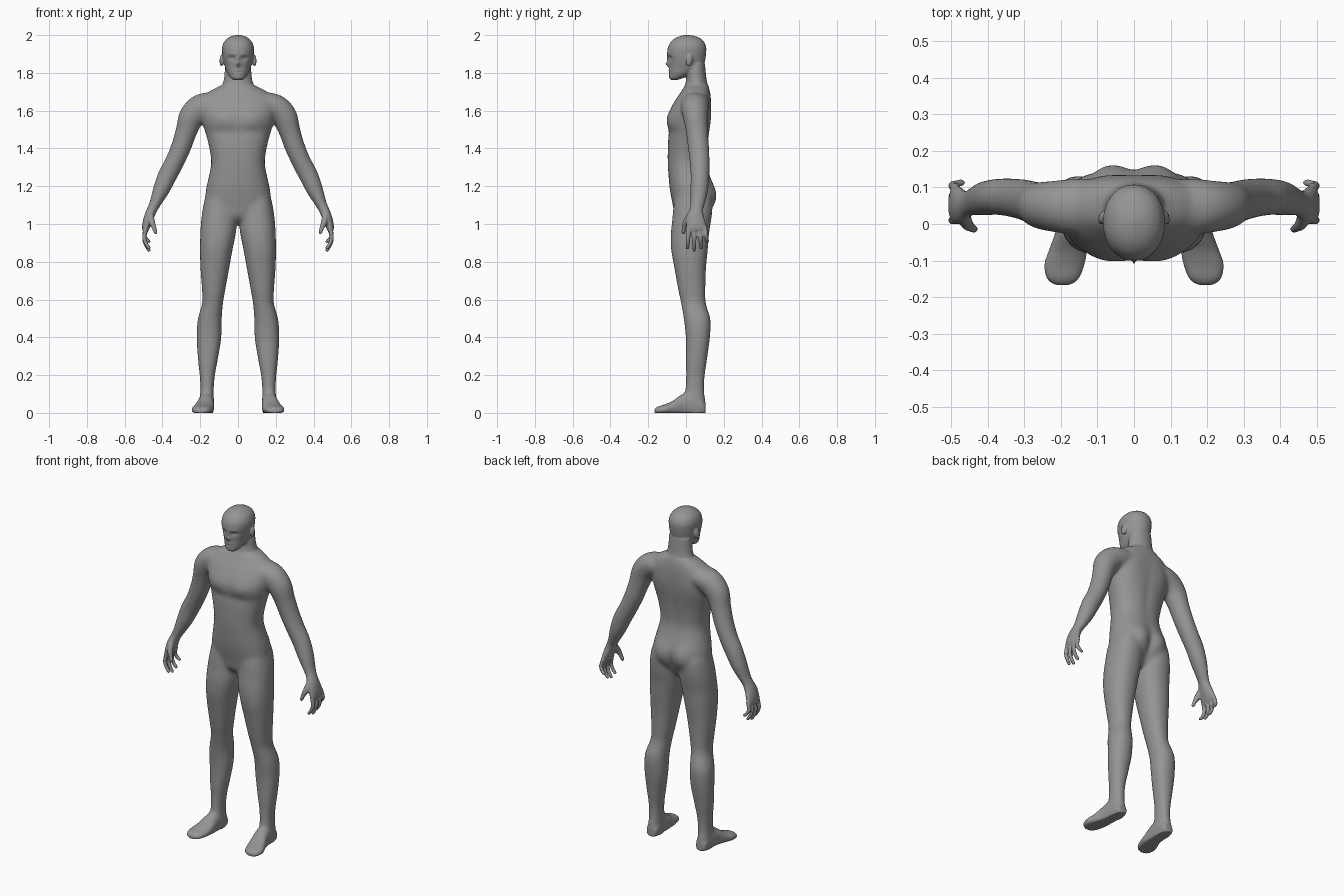
import bpy, bmesh
from math import sin, cos, tau, exp
from mathutils import Vector, Matrix

bm = bmesh.new()


def spline(rows, n):
    """Catmull-Rom interpolation of rows of numbers."""
    out = []
    for i in range(len(rows) - 1):
        p0, p1 = rows[max(i - 1, 0)], rows[i]
        p2, p3 = rows[i + 1], rows[min(i + 2, len(rows) - 1)]
        for k in range(n):
            t = k / n
            out.append([0.5 * (2 * b + (c - a) * t + (2 * a - 5 * b + 4 * c - d) * t * t
                               + (3 * b - a - 3 * c + d) * t ** 3)
                        for a, b, c, d in zip(p0, p1, p2, p3)])
    out.append(list(rows[-1]))
    return out


def sgnpow(v, e):
    return abs(v) ** e * (1 if v >= 0 else -1)


def skin(rings, warp=None):
    """Closed tube through rings of (centre, axis_u, axis_v, squareness)."""
    segs, loops = 48, []
    for c, u, v, sq in rings:
        loop = []
        for k in range(segs):
            a = tau * k / segs
            p = c + u * sgnpow(cos(a), 2 / sq) + v * sgnpow(sin(a), 2 / sq)
            loop.append(bm.verts.new(warp(p) if warp else p))
        loops.append(loop)
    for A, B in zip(loops, loops[1:]):
        for k in range(segs):
            j = (k + 1) % segs
            bm.faces.new((A[k], A[j], B[j], B[k]))
    bm.faces.new(loops[0][::-1])
    bm.faces.new(loops[-1])


def stack(rows, side=0, sq=2.2, warp=None):
    """Level sections: (z, x_in, x_out, y_front, y_back); side 0 means centred."""
    rings = []
    for z, xi, xo, yf, yb in spline(rows, 6):
        cx = side * (xi + xo) / 2
        rings.append((Vector((cx, (yf + yb) / 2, z)), Vector(((xo - xi) / 2, 0, 0)),
                      Vector((0, (yb - yf) / 2, 0)), sq))
    skin(rings, warp)


def limb(rows, side):
    """Sections along a path: (x, y, z, thickness, depth)."""
    pts, rings = spline(rows, 6), []
    for i, (x, y, z, a, b) in enumerate(pts):
        t = Vector(pts[min(i + 1, len(pts) - 1)][:3]) - Vector(pts[max(i - 1, 0)][:3])
        u = Vector((0, 1, 0)).cross(t).normalized()
        v = t.cross(u).normalized()
        m = lambda q: Vector((q.x * side, q.y, q.z))
        rings.append((m(Vector((x, y, z))), m(u * a), m(v * b), 2))
    skin(rings)


def sym(rows):
    return [(z, -r, r, f, b) for z, r, f, b in rows]


def relief(front, back, y_front, y_back):
    """Soft bumps on front and back: (|x|, z, height, x radius, z radius)."""
    def bump(p, table):
        return sum(h * exp(-((abs(p.x) - x) / rx) ** 2 - ((p.z - z) / rz) ** 2)
                   for x, z, h, rx, rz in table)

    def warp(p):
        if p.y < y_front:
            p.y -= bump(p, front) * min(1, (y_front - p.y) / .04)
        elif p.y > y_back:
            p.y += bump(p, back) * min(1, (p.y - y_back) / .04)
        return p
    return warp


# torso with chest, spine groove and buttocks
body_relief = relief([(.08, 1.555, .016, .075, .045), (.07, 1.488, -.005, .09, .014)],
                     [(.07, 1.14, .030, .065, .08), (0, 1.09, -.012, .015, .06),
                      (0, 1.42, -.007, .022, .16), (.10, 1.58, .006, .05, .08)], .0, .05)
stack(sym([(1.00, .05, -.01, .07), (1.035, .11, -.055, .10), (1.10, .17, -.07, .13),
           (1.18, .17, -.085, .140), (1.25, .155, -.092, .127), (1.33, .142, -.097, .112),
           (1.42, .156, -.096, .117), (1.48, .172, -.092, .124), (1.54, .19, -.094, .131),
           (1.60, .20, -.084, .134), (1.65, .195, -.06, .133), (1.685, .172, -.036, .13),
           (1.712, .135, -.02, .125), (1.735, .085, 0, .118)]), sq=2.3, warp=body_relief)
# neck
stack(sym([(1.66, .12, -.025, .122), (1.71, .093, -.012, .12), (1.76, .076, 0, .110),
           (1.80, .071, 0, .105), (1.85, .067, .01, .10)]), sq=2)
# head with nose, brow, eye sockets, lips and chin
face = relief([(0, 1.846, .019, .011, .011), (0, 1.870, .010, .008, .018),
               (.032, 1.878, -.012, .018, .010), (.03, 1.899, .004, .025, .007),
               (0, 1.813, .004, .02, .005), (0, 1.804, -.004, .02, .003),
               (0, 1.796, .003, .017, .005), (0, 1.774, .004, .02, .008)], [], -.02, 1)
stack(sym([(1.762, .022, -.078, -.045), (1.775, .04, -.087, -.01), (1.80, .057, -.09, .05),
           (1.83, .068, -.09, .088), (1.86, .077, -.092, .10), (1.90, .083, -.099, .106),
           (1.935, .084, -.096, .107), (1.965, .073, -.08, .095), (1.985, .053, -.055, .072),
           (1.996, .03, -.027, .042), (2.001, .008, 0, .015)]), sq=2.1, warp=face)

for s in (1, -1):
    # ear
    bmesh.ops.create_uvsphere(bm, u_segments=24, v_segments=16, radius=1, matrix=(
        Matrix.Translation((.087 * s, .018, 1.866)) @ Matrix.Rotation(.3 * s, 4, 'Z')
        @ Matrix.Rotation(-.2, 4, 'X') @ Matrix.Diagonal((.010, .019, .032, 1))))
    # leg
    stack([(1.22, .04, .140, -.03, .10), (1.15, .02, .171, -.055, .135),
           (1.08, .008, .187, -.068, .140), (1.01, .006, .196, -.074, .132),
           (.95, .012, .199, -.08, .122), (.865, .029, .201, -.078, .115),
           (.76, .048, .198, -.06, .105), (.65, .068, .19, -.04, .102),
           (.58, .08, .19, -.025, .105), (.49, .087, .213, -.01, .129),
           (.39, .09, .218, 0, .125), (.28, .108, .211, 0, .11),
           (.20, .122, .203, 0, .10), (.12, .128, .20, -.005, .097),
           (.05, .128, .203, -.015, .103), (0, .13, .20, -.01, .105)], s)
    # foot: (y, x, half width, height)
    rings = []
    for y, x, w, h in spline([(.103, .165, .025, .05), (.085, .165, .035, .08),
                              (.04, .166, .04, .115), (-.02, .17, .044, .10),
                              (-.07, .18, .052, .064), (-.11, .19, .055, .046),
                              (-.145, .194, .046, .035), (-.162, .195, .03, .025),
                              (-.167, .195, .015, .016)], 6):
        rings.append((Vector((x * s, y, h * .4)), Vector((w, 0, 0)), Vector((0, 0, h * .6)), 2.2))
    skin(rings, lambda p: Vector((p.x, p.y, max(p.z, 0))))
    # arm and palm
    limb([(.10, .05, 1.64, .05, .07), (.15, .048, 1.635, .062, .077), (.20, .048, 1.615, .071, .073),
          (.245, .05, 1.567, .068, .066), (.273, .058, 1.49, .057, .058),
          (.30, .066, 1.41, .053, .055), (.335, .072, 1.33, .05, .052),
          (.372, .074, 1.26, .05, .049), (.407, .07, 1.18, .043, .046),
          (.436, .062, 1.115, .031, .038), (.453, .056, 1.08, .027, .035),
          (.472, .05, 1.035, .026, .046), (.487, .054, .985, .021, .054),
          (.490, .057, .962, .014, .049)], s)
    # fingers: (base y, tip y, tip z)
    for y0, y1, z1 in [(.012, .008, .866), (.042, .044, .854), (.072, .080, .866), (.099, .113, .90)]:
        d = .975 - z1
        limb([(.486, y0, .985, .012, .013), (.496, y0 * .6 + y1 * .4, .975 - d * .4, .0115, .0115),
              (.488, y0 * .3 + y1 * .7, .975 - d * .7, .0105, .0105),
              (.470, y1, z1 + .006, .009, .009), (.466, y1, z1, .004, .004)], s)
    # thumb
    limb([(.465, .025, 1.05, .018, .018), (.456, 0, 1.01, .017, .016),
          (.444, -.010, .98, .012, .012), (.436, -.014, .955, .010, .010),
          (.434, -.015, .946, .005, .005)], s)

bmesh.ops.recalc_face_normals(bm, faces=bm.faces[:])
mesh = bpy.data.meshes.new("human_body")
bm.to_mesh(mesh)
bm.free()
body = bpy.data.objects.new("human_body", mesh)
bpy.context.collection.objects.link(body)

# fuse all parts into one skin
rm = body.modifiers.new("fuse", 'REMESH')
rm.mode = 'VOXEL'
rm.voxel_size = .0055
rm.use_smooth_shade = True
deps = bpy.context.evaluated_depsgraph_get()
body.data = bpy.data.meshes.new_from_object(body.evaluated_get(deps))
body.modifiers.clear()

# blend shoulder, neck, hip and ankle joints strongly, the rest lightly
joints = body.vertex_groups.new(name="joints")
for v in body.data.vertices:
    z, x = v.co.z, abs(v.co.x)
    w = max(min((z - .92) / .1, (1.745 - z) / .03, (.30 - x) / .08),
            min((z - .06) / .06, (.25 - z) / .08))
    if w > 0:
        joints.add([v.index], min(1, w), 'REPLACE')
blend = body.modifiers.new("blend_joints", 'SMOOTH')
blend.factor, blend.iterations, blend.vertex_group = .5, 60, "joints"
soft = body.modifiers.new("soften", 'SMOOTH')
soft.factor, soft.iterations = .5, 4

grey = bpy.data.materials.new("grey")
grey.diffuse_color = (.3, .3, .3, 1)
body.data.materials.clear()
body.data.materials.append(grey)
